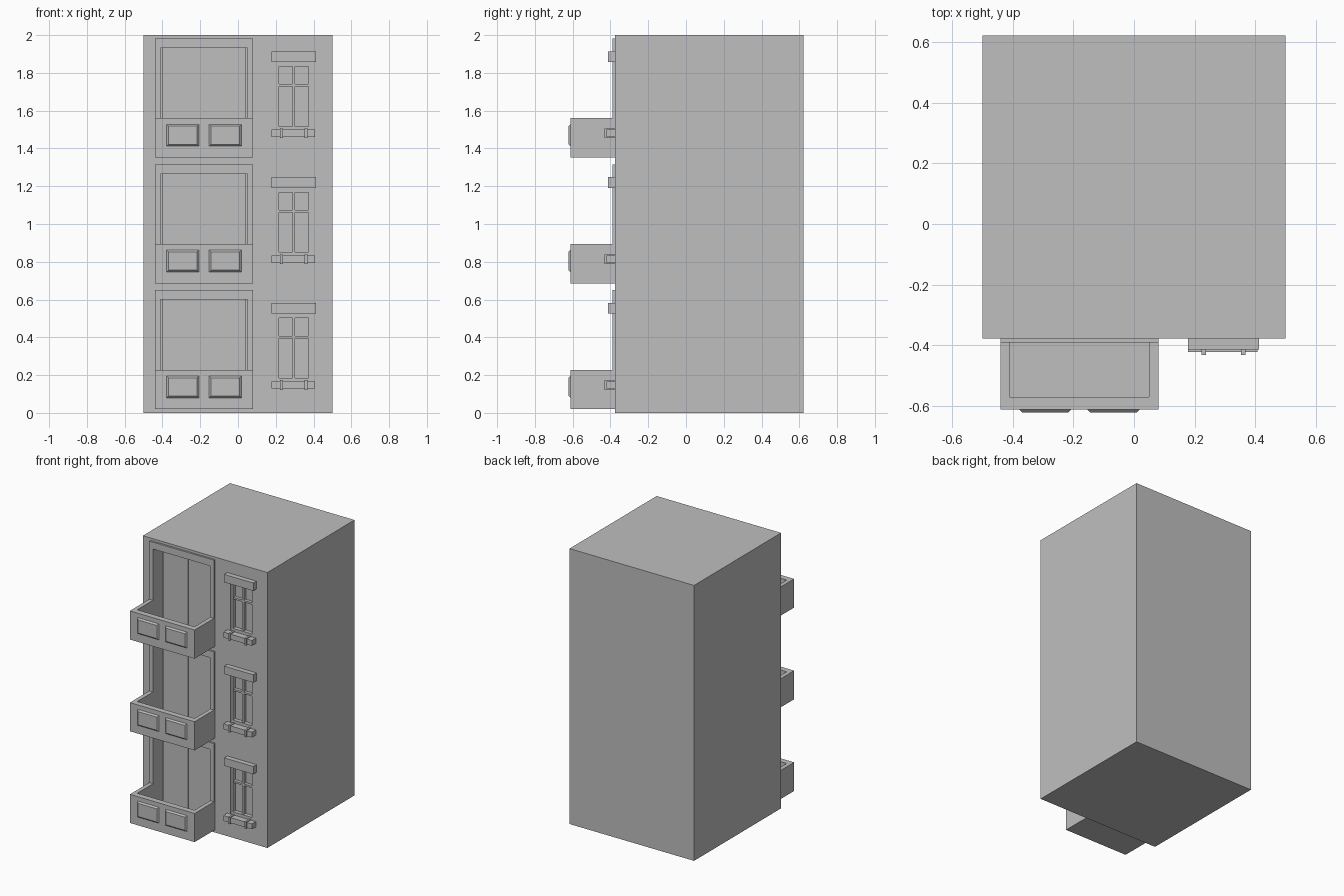
import bpy
import bmesh
from mathutils import Vector

if "Cube" in bpy.data.objects:
    bpy.data.objects.remove(bpy.data.objects["Cube"], do_unlink=True)

plaster = bpy.data.materials.new("grey plaster")
plaster.use_nodes = True
GREY = (0.52, 0.52, 0.52, 1)
plaster.diffuse_color = GREY
plaster.node_tree.nodes["Principled BSDF"].inputs["Base Color"].default_value = GREY

FRONT = -0.377
STOREY = 0.666


def add_box(bm, x, y, z, inset=0):
    """Box from ranges; inset shrinks the front face into a chamfer."""
    verts = bmesh.ops.create_cube(bm, size=1)["verts"]
    mid = Vector([sum(r) / 2 for r in (x, y, z)])
    for v in verts:
        front = v.co.y < 0
        v.co = Vector([r[1] if c > 0 else r[0] for c, r in zip(v.co, (x, y, z))])
        if front:
            v.co.x += inset if v.co.x < mid.x else -inset
            v.co.z += inset if v.co.z < mid.z else -inset


def build(name, boxes, lift=0):
    bm = bmesh.new()
    for x, y, z, *inset in boxes:
        add_box(bm, x, y, (z[0] + lift, z[1] + lift), *inset)
    mesh = bpy.data.meshes.new(name)
    bm.to_mesh(mesh)
    bm.free()
    mesh.materials.append(plaster)
    obj = bpy.data.objects.new(name, mesh)
    bpy.context.collection.objects.link(obj)
    return obj


def wall_cut(x, z, depth, lift):
    return (x, (FRONT - 0.1, FRONT + depth), (z[0] + lift, z[1] + lift))


# Main block with door and window recesses
block = build("building_block", [((-0.5, 0.5), (FRONT, 0.622), (0, 2))])
cuts = []
for i in range(3):
    cuts.append(wall_cut((-0.41, 0.05), (0.05, 0.6), 0.11, i * STOREY))
    cuts.append(wall_cut((0.205, 0.385), (0.16, 0.535), 0.035, i * STOREY))
cutter = build("recess_cutter", cuts)
cutter.hide_render = True
mod = block.modifiers.new("recesses", 'BOOLEAN')
mod.object = cutter
mod.operation = 'DIFFERENCE'
mod.solver = 'EXACT'
bpy.context.view_layer.objects.active = block
block.select_set(True)
bpy.ops.object.modifier_apply(modifier=mod.name)
bpy.data.objects.remove(cutter, do_unlink=True)

for i in range(3):
    lift = i * STOREY
    n = f"_{i + 1}"

    # Raised door surround
    deep = (FRONT - 0.013, FRONT + 0.005)
    build("door_surround" + n, [
        ((-0.44, -0.41), deep, (0.02, 0.65)),
        ((0.05, 0.08), deep, (0.02, 0.65)),
        ((-0.41, 0.05), deep, (0.6, 0.65)),
    ], lift)

    # Sliding door leaves, one slightly ahead of the other
    build("door_leaves" + n, [
        ((-0.4, -0.2), (-0.287, -0.26), (0.04, 0.6)),
        ((-0.2, 0.04), (-0.282, -0.26), (0.04, 0.6)),
    ], lift)

    # Balcony floor and parapets
    build("balcony" + n, [
        ((-0.41, 0.05), (-0.57, FRONT), (0.02, 0.05)),
        ((-0.44, -0.41), (-0.57, FRONT), (0.02, 0.228)),
        ((0.05, 0.08), (-0.57, FRONT), (0.02, 0.228)),
        ((-0.44, 0.08), (-0.612, -0.57), (0.02, 0.228)),
    ], lift)

    # Chamfered panels on the balcony front
    build("balcony_panels" + n, [
        ((x, x + 0.175), (-0.622, -0.61), (0.078, 0.198), 0.012)
        for x in (-0.38, -0.155)
    ], lift)

    # Window frame and glazing bars
    bar = (FRONT + 0.006, FRONT + 0.036)
    thin = (FRONT + 0.012, FRONT + 0.036)
    build("window_frame" + n, [
        ((0.205, 0.218), bar, (0.16, 0.535)),
        ((0.372, 0.385), bar, (0.16, 0.535)),
        ((0.218, 0.372), bar, (0.16, 0.185)),
        ((0.218, 0.372), bar, (0.502, 0.535)),
        ((0.288, 0.302), thin, (0.185, 0.502)),
        ((0.218, 0.288), thin, (0.395, 0.408)),
        ((0.302, 0.372), thin, (0.395, 0.408)),
    ], lift)

    # Lintel, sill and sill brackets
    build("window_lintel" + n, [((0.178, 0.412), (-0.413, FRONT), (0.525, 0.582))], lift)
    build("window_sill" + n, [((0.178, 0.407), (-0.422, FRONT), (0.128, 0.167))], lift)
    build("sill_brackets" + n, [
        ((x, x + 0.014), (-0.431, FRONT), (0.122, 0.173)) for x in (0.223, 0.353)
    ], lift)
